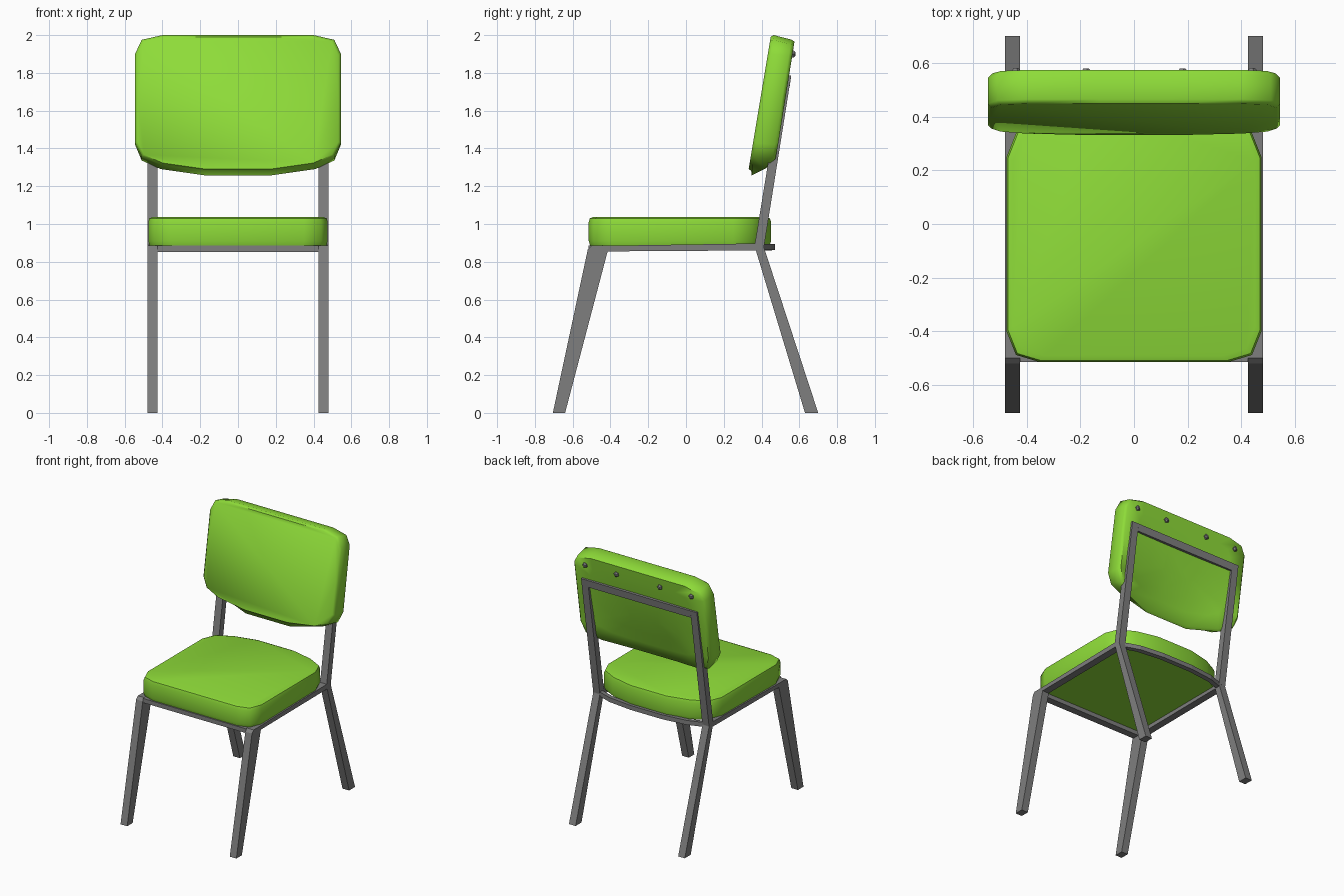
import bpy, bmesh, math
from mathutils import Vector

if "Cube" in bpy.data.objects:
    bpy.data.objects.remove(bpy.data.objects["Cube"])


def material(name, rgb):
    m = bpy.data.materials.new(name)
    m.diffuse_color = (*rgb, 1)
    m.use_nodes = True
    m.node_tree.nodes["Principled BSDF"].inputs["Base Color"].default_value = m.diffuse_color
    return m


GREEN = material("lime_green", (0.27, 0.71, 0.04))
GREY = material("grey_metal", (0.21, 0.21, 0.21))


def finish(name, bm, mat, smooth=False):
    bmesh.ops.recalc_face_normals(bm, faces=bm.faces)
    me = bpy.data.meshes.new(name)
    bm.to_mesh(me)
    bm.free()
    ob = bpy.data.objects.new(name, me)
    bpy.context.collection.objects.link(ob)
    me.materials.append(mat)
    if smooth:
        bpy.ops.object.select_all(action='DESELECT')
        ob.select_set(True)
        bpy.context.view_layer.objects.active = ob
        bpy.ops.object.shade_smooth_by_angle(angle=math.radians(50))
    return ob


def loft(name, loops, mat, smooth=False):
    """Skin a stack of closed loops and cap both ends with a fan."""
    bm = bmesh.new()
    rings = [[bm.verts.new(p) for p in lp] for lp in loops]
    n = len(rings[0])
    for a, b in zip(rings, rings[1:]):
        for i in range(n):
            j = (i + 1) % n
            bm.faces.new((a[i], a[j], b[j], b[i]))
    bm.faces.new(rings[0])
    bm.faces.new(rings[-1])
    return finish(name, bm, mat, smooth)


def prism(name, poly, x0, x1):
    """Side-view (y, z) polygon extruded along x."""
    return loft(name, [[(x, y, z) for y, z in poly] for x in (x0, x1)], GREY)


def mirrored(half):
    return half + [(-x, v) for x, v in reversed(half)]


# Legs, side rails and back uprights, one set per side
SIDE_PARTS = {
    "front_leg": [(-0.705, 0), (-0.64, 0), (-0.415, 0.855), (-0.415, 0.885), (-0.50, 0.885), (-0.52, 0.865)],
    "side_rail": [(-0.415, 0.855), (0.37, 0.86), (0.365, 0.897), (-0.415, 0.885)],
    "rear_leg": [(0.63, 0), (0.70, 0), (0.413, 0.875), (0.41, 0.9), (0.365, 0.897), (0.37, 0.86)],
    "back_upright": [(0.365, 0.897), (0.413, 0.88), (0.557, 1.785), (0.511, 1.79)],
}
for label, sign in (("left", -1), ("right", 1)):
    for part, poly in SIDE_PARTS.items():
        prism(f"{part}_{label}", poly, sign * 0.425, sign * 0.48)

# Cross bars
prism("front_rail", [(-0.515, 0.853), (-0.46, 0.853), (-0.46, 0.885), (-0.515, 0.885)], -0.425, 0.425)
prism("back_top_bar", [(0.502, 1.735), (0.549, 1.73), (0.557, 1.785), (0.511, 1.79)], -0.425, 0.425)

# Bowed rear rail
path = [(-0.45, 0.37), (-0.32, 0.415), (-0.13, 0.437), (0.13, 0.437), (0.32, 0.415), (0.45, 0.37)]
loft("rear_rail", [[(x, y, 0.86), (x, y + 0.035, 0.862), (x, y + 0.035, 0.895), (x, y, 0.892)]
                   for x, y in path], GREY)

# Seat cushion
seat = mirrored([(0.35, -0.515), (0.44, -0.488), (0.475, -0.40), (0.475, 0.25), (0.435, 0.35),
                 (0.32, 0.41), (0.15, 0.45)])
loft("seat_cushion", [[(x * s, (y + 0.03) * s - 0.03, z) for x, y in seat]
                      for s, z in ((0.985, 0.886), (1, 0.91), (1, 1.01), (0.988, 1.03), (0.95, 1.037))],
     GREEN, True)

# Backrest cushion: flat front, back face scooped forward at the lower middle
back = mirrored([(0.13, 2.0), (0.40, 2.0), (0.51, 1.975), (0.545, 1.90), (0.545, 1.67), (0.545, 1.43),
                 (0.51, 1.36), (0.41, 1.315), (0.18, 1.282)])
MID = 1.64


def front_y(z):
    return 0.45 - 0.167 * (2.0 - z)


def back_y(x, z):
    t = min(max((1.95 - z) / 0.69, 0), 1)
    scoop = 0.11 * max(0, 1 - (x / 0.5) ** 2) * t * t
    return 0.575 - 0.159 * (1.97 - z) - scoop


def scaled(s):
    return [(x * s, MID + (z - MID) * s) for x, z in back]


loops = [[(x, front_y(z), z) for x, z in scaled(0.975)],
         [(x, front_y(z) + 0.015, z) for x, z in scaled(1)]]
for s, inset in ((1, 0.018), (0.97, 0), (0.75, 0), (0.5, 0), (0.25, 0)):
    ring = []
    for x, z in scaled(s):
        # the back edge sits a little lower than the front edge
        z -= 0.024 * s if abs(x) < 0.53 * s else 0.01
        ring.append((x, max(back_y(x, z) - inset, front_y(z) + 0.02), z))
    loops.append(ring)
loft("backrest_cushion", loops, GREEN, True)

# Studs along the top of the backrest
for i, x in enumerate((-0.44, -0.18, 0.18, 0.44)):
    z = 1.90
    rings = []
    for r, d in ((0.02, -0.012), (0.02, 0.008), (0.01, 0.018)):
        rings.append([(x + r * math.cos(a), back_y(x, z) + d - 0.001, z + r * math.sin(a))
                      for a in (math.tau * k / 5 for k in range(5))])
    loft(f"stud_{i + 1}", rings, GREY)
